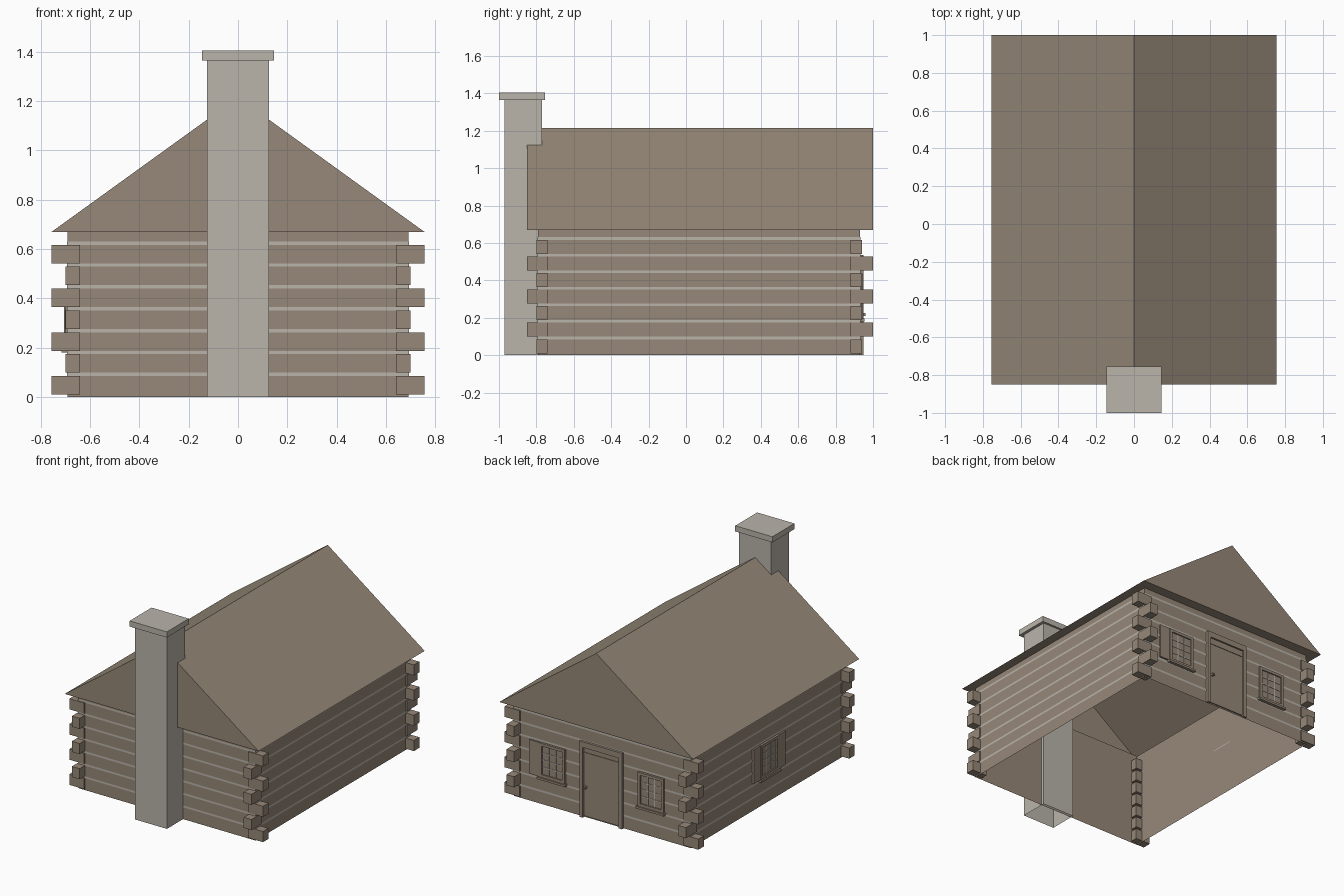
import bpy, bmesh
from mathutils import Matrix, Vector

cube = bpy.data.objects.get("Cube")
if cube:
    bpy.data.objects.remove(cube, do_unlink=True)


def material(name, rgb):
    m = bpy.data.materials.new(name)
    m.use_nodes = True
    color = (*rgb, 1)
    m.diffuse_color = color
    m.node_tree.nodes["Principled BSDF"].inputs["Base Color"].default_value = color
    return m


WOOD = material("brown wood", (0.305, 0.246, 0.188))
STONE = material("pale grey stone", (0.49, 0.46, 0.41))


def finish(name, bm, mat):
    bmesh.ops.recalc_face_normals(bm, faces=bm.faces)
    mesh = bpy.data.meshes.new(name)
    bm.to_mesh(mesh)
    bm.free()
    mesh.materials.append(mat)
    obj = bpy.data.objects.new(name, mesh)
    bpy.context.scene.collection.objects.link(obj)
    return obj


def add_box(bm, lo, hi, skip=()):
    """Box between two corners; skip lists the directions of faces left open."""
    lo, hi = Vector(lo), Vector(hi)
    mat = Matrix.Translation((lo + hi) / 2) @ Matrix.Diagonal((*(hi - lo), 1))
    verts = bmesh.ops.create_cube(bm, size=1, matrix=mat)["verts"]
    faces = {f for v in verts for f in v.link_faces}
    for f in faces:
        f.normal_update()
    gone = [f for f in faces if any(f.normal.dot(Vector(d)) > 0.9 for d in skip)]
    if gone:
        bmesh.ops.delete(bm, geom=gone, context="FACES")


def boxes(name, mat, spans, skip=()):
    bm = bmesh.new()
    for lo, hi in spans:
        add_box(bm, lo, hi, skip)
    return finish(name, bm, mat)


UP, DOWN = (0, 0, 1), (0, 0, -1)
WX, Y0, Y1, EAVE = 0.69, -0.79, 0.93, 0.67
PITCH, LOG, FIRST = 0.0887, 0.075, 0.01
RX, RY0, RY1, RIDGE = 0.755, -0.85, 1.0, 1.215

# Hollow walls, open below
boxes("log_walls", WOOD, [((-WX, Y0, 0), (WX, Y1, EAVE))], (UP, DOWN))

# Chinking bands between the logs
P = 0.003
boxes("chinking", STONE,
      [((-WX - P, Y0 - P, FIRST + LOG + i * PITCH),
        (WX + P, Y1 + P, FIRST + (i + 1) * PITCH)) for i in range(7)], (UP, DOWN))

# Interlocked log ends at the four corners
ends = []
for i in range(7):
    z = FIRST + i * PITCH
    for s in (-1, 1):
        for wall, tip, d in ((Y0, RY0, -1), (Y1, RY1, 1)):
            xs = (0.64, RX if i % 2 == 0 else 0.70)
            ys = (wall - d * 0.05, wall + d * 0.01 if i % 2 == 0 else tip)
            xs = sorted(s * x for x in xs)
            ys = sorted(ys)
            ends.append(((xs[0], ys[0], z), (xs[1], ys[1], z + LOG)))
boxes("corner_log_ends", WOOD, ends)

# Gabled roof shell with a soffit ring
bm = bmesh.new()
front, back = [[bm.verts.new((x, y, z)) for x, z in ((-RX, EAVE), (0, RIDGE), (RX, EAVE))]
               for y in (RY0, RY1)]
bm.faces.new(front)
bm.faces.new(back)
for k in (0, 1):
    bm.faces.new((front[k], front[k + 1], back[k + 1], back[k]))
outer = [front[0], front[2], back[2], back[0]]
inner = [bm.verts.new((x, y, EAVE)) for x, y in ((-WX, Y0), (WX, Y0), (WX, Y1), (-WX, Y1))]
for k in range(4):
    n = (k + 1) % 4
    bm.faces.new((outer[k], outer[n], inner[n], inner[k]))
finish("gable_roof", bm, WOOD)

# Chimney
boxes("chimney_stack", STONE, [((-0.125, -0.97, 0), (0.125, -0.77, 1.37))], (UP, DOWN))
boxes("chimney_cap", STONE, [((-0.145, -1, 1.365), (0.145, -0.755, 1.405))])

# Door on the back wall
boxes("door_panel", WOOD, [((-0.145, Y1, 0.01), (0.145, Y1 + 0.008, 0.5))])
boxes("door_frame", WOOD,
      [((-0.165, Y1, 0), (-0.14, Y1 + 0.02, 0.5)),
       ((0.14, Y1, 0), (0.165, Y1 + 0.02, 0.5)),
       ((-0.165, Y1, 0.495), (0.165, Y1 + 0.02, 0.535)),
       ((-0.14, Y1, 0.45), (0.14, Y1 + 0.012, 0.46))])
boxes("door_handle", WOOD, [((0.115, Y1, 0.21), (0.13, Y1 + 0.03, 0.225))])


# Windows, drawn on a wall facing +y at the origin and then placed
def window(name, place, shutters):
    h, z0, z1, t = 0.1, 0.195, 0.435, 0.02
    gx, gz0, gz1 = h - t, z0 + t, z1 - t
    bars = [((-gx + 2 * gx * k / 3 - 0.003, 0, gz0), (-gx + 2 * gx * k / 3 + 0.003, 0.009, gz1))
            for k in (1, 2)]
    bars += [((-gx, 0, gz0 + (gz1 - gz0) * k / 4 - 0.003),
              (gx, 0.009, gz0 + (gz1 - gz0) * k / 4 + 0.003)) for k in (1, 2, 3)]
    parts = {
        "frame": (WOOD, [((-h, 0, z0), (-gx, 0.015, z1)), ((gx, 0, z0), (h, 0.015, z1)),
                         ((-h, 0, gz1), (h, 0.015, z1)), ((-h, 0, z0), (h, 0.015, gz0)),
                         ((-h - 0.01, 0, z0 - 0.015), (h + 0.01, 0.025, z0))]),
        "panes": (WOOD, [((-gx, 0, gz0), (gx, 0.006, gz1))]),
        "lattice": (STONE, bars)}
    if shutters:
        parts["shutters"] = (WOOD, [(((s * 0.14) - 0.038, 0, z0), ((s * 0.14) + 0.038, 0.012, z1))
                                    for s in shutters])
    for part, (mat, spans) in parts.items():
        boxes(f"{name}_{part}", mat, spans).matrix_world = place


window("back_left_window", Matrix.Translation((0.385, Y1, 0)), (1,))
window("back_right_window", Matrix.Translation((-0.385, Y1, 0)), ())
turn = Matrix.Rotation(1.5707963, 4, "Z")
window("side_window", Matrix.Translation((-WX, 0.07, 0)) @ turn, (-1, 1))
